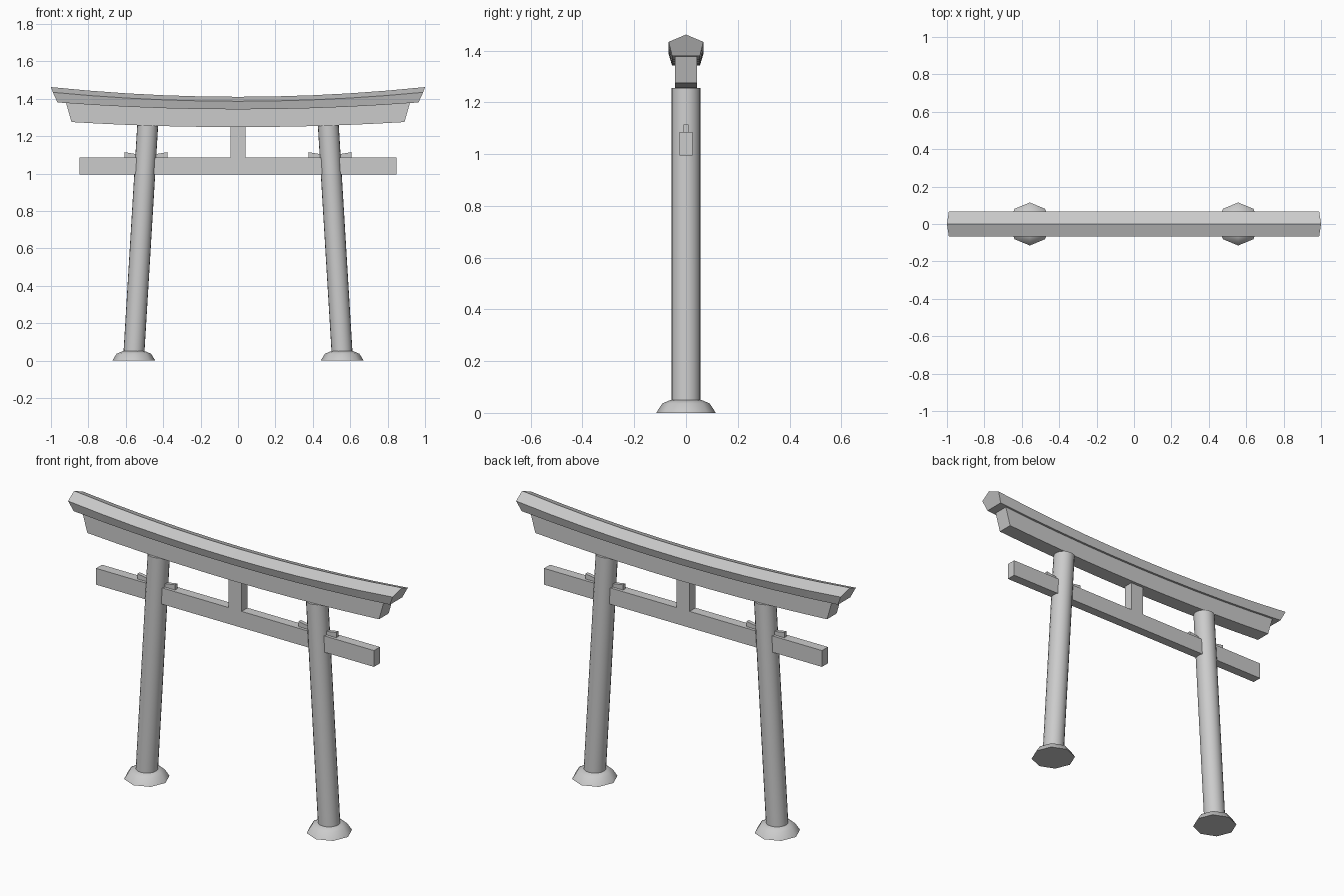
import bpy, bmesh, math
from mathutils import Matrix, Vector

cube = bpy.data.objects.get("Cube")
if cube:
    bpy.data.objects.remove(cube, do_unlink=True)

grey = bpy.data.materials.new("plain_grey")
grey.use_nodes = True
grey.diffuse_color = (0.6, 0.6, 0.6, 1)
grey.node_tree.nodes["Principled BSDF"].inputs["Base Color"].default_value = (0.6, 0.6, 0.6, 1)


def finish(name, bm, smooth=False):
    bmesh.ops.recalc_face_normals(bm, faces=bm.faces)
    mesh = bpy.data.meshes.new(name)
    bm.to_mesh(mesh)
    bm.free()
    mesh.materials.append(grey)
    obj = bpy.data.objects.new(name, mesh)
    bpy.context.collection.objects.link(obj)
    if smooth:
        bpy.ops.object.select_all(action='DESELECT')
        obj.select_set(True)
        bpy.context.view_layer.objects.active = obj
        bpy.ops.object.shade_smooth_by_angle(angle=math.radians(50))
    return obj


def loft(name, rings, smooth=False):
    """Skin a row of closed rings and cap both ends."""
    bm = bmesh.new()
    rows = [[bm.verts.new(p) for p in ring] for ring in rings]
    for a, b in zip(rows, rows[1:]):
        for i in range(len(a)):
            j = (i + 1) % len(a)
            bm.faces.new((a[i], a[j], b[j], b[i]))
    bm.faces.new(rows[0])
    bm.faces.new(rows[-1])
    return finish(name, bm, smooth)


def curved_beam(name, profile, steps=10):
    """Profile points: y, z at the middle, z at the ends, half length."""
    rings = []
    for s in range(steps + 1):
        t = 2 * s / steps - 1
        rings.append([(t * half, y, z + (z_end - z) * t * t)
                      for y, z, z_end, half in profile])
    return loft(name, rings)


def box(name, half_x, half_y, low, high):
    bm = bmesh.new()
    bmesh.ops.create_cube(bm, size=1)
    bm.transform(Matrix.Translation((0, 0, (low + high) / 2))
                 @ Matrix.Diagonal((2 * half_x, 2 * half_y, high - low, 1)))
    return finish(name, bm)


def circle(x, z, radius, sides):
    return [(x + radius * math.cos(math.tau * i / sides),
             radius * math.sin(math.tau * i / sides), z) for i in range(sides)]


# Curved top beams with slanted ends
curved_beam("roof_beam", [
    (0, 1.41, 1.462, 1.0),
    (0.067, 1.386, 1.434, 0.99),
    (0.054, 1.343, 1.38, 0.965),
    (-0.054, 1.343, 1.38, 0.965),
    (-0.067, 1.386, 1.434, 0.99)])
curved_beam("under_beam", [
    (0.042, 1.346, 1.379, 0.92),
    (0.042, 1.248, 1.275, 0.89),
    (-0.042, 1.248, 1.275, 0.89),
    (-0.042, 1.346, 1.379, 0.92)])

# Straight tie beam and centre strut
box("tie_beam", 0.848, 0.026, 0.995, 1.085)
box("centre_strut", 0.04, 0.026, 1.08, 1.26)

# Leaning pillars, octagonal feet and wedges
for side, sign in (("left", 1), ("right", -1)):
    foot_x, top_x, wedge_x = sign * 0.557, sign * 0.483, sign * 0.492
    loft(side + "_pillar", [circle(foot_x, 0.03, 0.056, 20),
                            circle(top_x, 1.256, 0.056, 20)], smooth=True)
    loft(side + "_foot", [circle(foot_x, z, r, 8) for z, r in
                          ((0, 0.115), (0.036, 0.092), (0.05, 0.06))], smooth=True)
    for part, way in (("outer", sign), ("inner", -sign)):
        outline = [(0, 1.08), (0.115, 1.08), (0.115, 1.114), (0, 1.095)]
        loft(f"{side}_{part}_wedge",
             [[(wedge_x + way * d, y, z) for d, z in outline]
              for y in (-0.01, 0.01)])
